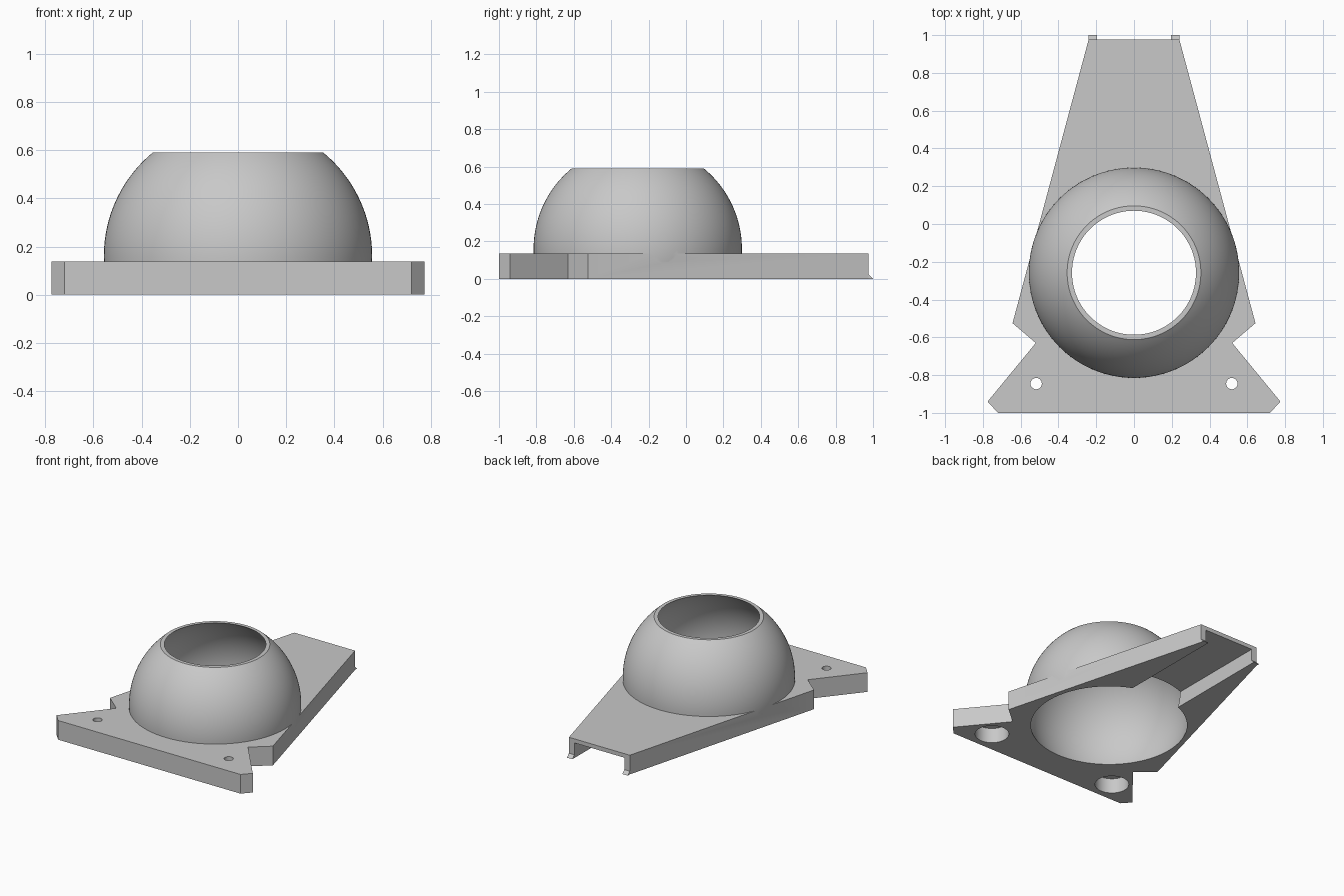
import bpy, bmesh, math
from mathutils import Matrix, Vector

if "Cube" in bpy.data.objects:
    bpy.data.objects.remove(bpy.data.objects["Cube"], do_unlink=True)

GREY = bpy.data.materials.new("plain grey")
GREY.use_nodes = True
GREY.diffuse_color = (0.58, 0.58, 0.58, 1)
GREY.node_tree.nodes["Principled BSDF"].inputs["Base Color"].default_value = (0.58, 0.58, 0.58, 1)

PLATE_H = 0.137
END_Y = 0.977
CENTRE = Vector((0, -0.258, 0.16))


def finish(name, bm):
    bmesh.ops.recalc_face_normals(bm, faces=bm.faces)
    mesh = bpy.data.meshes.new(name)
    bm.to_mesh(mesh)
    bm.free()
    mesh.materials.append(GREY)
    obj = bpy.data.objects.new(name, mesh)
    bpy.context.collection.objects.link(obj)
    return obj


def prism(name, points, offset):
    """Extrude a planar outline along an offset."""
    bm = bmesh.new()
    face = bm.faces.new([bm.verts.new(p) for p in points])
    ext = bmesh.ops.extrude_face_region(bm, geom=[face])
    verts = [v for v in ext["geom"] if isinstance(v, bmesh.types.BMVert)]
    bmesh.ops.translate(bm, verts=verts, vec=offset)
    return finish(name, bm)


def ball_slice(name, radius, z0, z1, rings=28, sides=128):
    """Solid slice of a ball between two heights, with flat caps."""
    bm = bmesh.new()
    a0, a1 = (math.asin((z - CENTRE.z) / radius) for z in (z0, z1))
    loops = []
    for i in range(rings + 1):
        a = a0 + (a1 - a0) * i / rings
        r, z = radius * math.cos(a), radius * math.sin(a)
        turns = (math.tau * k / sides for k in range(sides))
        loops.append([bm.verts.new(CENTRE + Vector((r * math.cos(t), r * math.sin(t), z)))
                      for t in turns])
    for low, high in zip(loops, loops[1:]):
        for k in range(sides):
            n = (k + 1) % sides
            bm.faces.new((low[k], low[n], high[n], high[k]))
    bm.faces.new(loops[0])
    bm.faces.new(loops[-1])
    return finish(name, bm)


def cylinder(name, x, y, radius, z0, z1):
    bm = bmesh.new()
    bmesh.ops.create_cone(bm, cap_ends=True, segments=48, radius1=radius, radius2=radius,
                          depth=z1 - z0, matrix=Matrix.Translation((x, y, (z0 + z1) / 2)))
    return finish(name, bm)


def combine(target, tool, operation):
    mod = target.modifiers.new(operation.lower(), 'BOOLEAN')
    mod.operation, mod.solver, mod.object = operation, 'EXACT', tool
    bpy.context.view_layer.objects.active = target
    bpy.ops.object.modifier_apply(modifier=mod.name)
    bpy.data.objects.remove(tool, do_unlink=True)


# Base plate: tapered tail, side notches and a wide front bar
half = [(0.72, -1), (0.775, -0.94), (0.52, -0.63), (0.643, -0.525), (0.24, END_Y)]
outline = [(x, y, 0) for x, y in half] + [(-x, y, 0) for x, y in reversed(half)]
body = prism("plate_with_dome", outline, (0, 0, PLATE_H))

# Truncated dome, hollowed right through
combine(body, ball_slice("dome", 0.557, 0.05, 0.59), 'UNION')
combine(body, ball_slice("dome_hollow", 0.541, -0.05, 0.65), 'DIFFERENCE')

# Channel under the tail, open at the back
w = 0.197
channel = [(-w, 0, -0.1), (w, 0, -0.1), (w, 0, 0.108), (-w, 0, 0.108)]
combine(body, prism("channel", channel, (0, 1.2, 0)), 'DIFFERENCE')

# Screw holes with wide recesses underneath
for side in (-1, 1):
    combine(body, cylinder("recess", side * 0.518, -0.845, 0.112, -0.1, 0.108), 'DIFFERENCE')
    combine(body, cylinder("screw_hole", side * 0.518, -0.845, 0.03, 0.05, 0.3), 'DIFFERENCE')

# Small wedge hooks at the back of the channel walls
parts = [body]
for name, x in (("left_hook", w), ("right_hook", -0.24)):
    wedge = [(x, END_Y, 0), (x, 1, 0), (x, END_Y, 0.023)]
    parts.append(prism(name, wedge, (0.24 - w, 0, 0)))

# Smooth the round surfaces, keep edges crisp
bpy.ops.object.select_all(action='DESELECT')
for obj in parts:
    obj.select_set(True)
bpy.context.view_layer.objects.active = body
bpy.ops.object.shade_smooth_by_angle(angle=math.radians(30))
